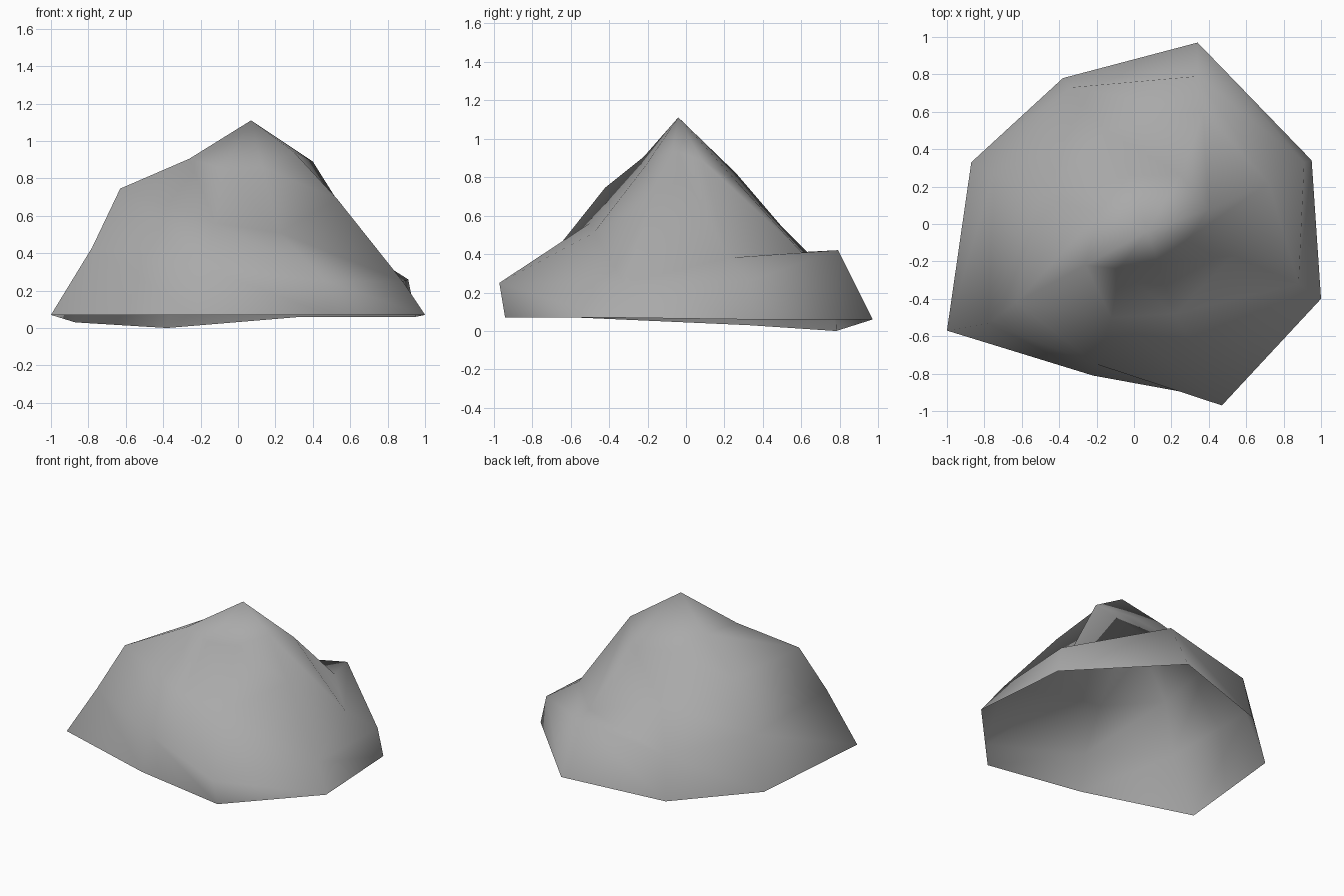
import bpy
import bmesh

cube = bpy.data.objects.get("Cube")
if cube:
    bpy.data.objects.remove(cube, do_unlink=True)

# Matte stone material
stone = bpy.data.materials.new("grey_stone")
stone.use_nodes = True
colour = (0.4, 0.4, 0.4, 1)
stone.diffuse_color = colour
shader = stone.node_tree.nodes["Principled BSDF"]
shader.inputs["Base Color"].default_value = colour
shader.inputs["Roughness"].default_value = 0.9

# Each contour runs counter-clockwise from the front left corner
ground_contour = [
    (-1, -.57, .07), (-.22, -.81, .07), (.49, -.94, .07), (1, -.4, .07),
    (.95, .34, .06), (.34, .97, .06), (-.38, .78, 0), (-.87, .33, .03)]
shoulder_contour = [
    (-.78, -.53, .43), (-.2, -.75, .33), (.47, -.97, .25), (.88, -.32, .25),
    (.91, .33, .26), (.34, .79, .42), (-.34, .73, .31), (-.75, .27, .4)]
slope_contour = [
    (-.63, -.42, .745), (-.12, -.5, .56), (.22, -.48, .51), (.53, -.17, .69),
    (.72, .22, .38), (.37, .6, .41), (-.15, .5, .54), (-.5, .15, .7)]
crown_contour = [
    (-.26, -.22, .905), (-.08, -.24, .85), (.13, -.21, .86), (.3, -.07, .94),
    (.4, .08, .89), (.25, .26, .78), (-.02, .26, .82), (-.19, .06, .91)]
summit_point = (.07, -.04, 1.11)


def bridge(bm, lower, upper, flipped=()):
    """Join two contours with triangles; flipped bands use the other diagonal."""
    count = len(lower)
    for i in range(count):
        j = (i + 1) % count
        if i in flipped:
            bm.faces.new((lower[i], lower[j], upper[j]))
            bm.faces.new((lower[i], upper[j], upper[i]))
        else:
            bm.faces.new((lower[i], lower[j], upper[i]))
            bm.faces.new((lower[j], upper[j], upper[i]))


# Rock shell, open underneath
bm = bmesh.new()
contours = [ground_contour, shoulder_contour, slope_contour, crown_contour]
base, shoulder, slope, crown = [
    [bm.verts.new(point) for point in contour] for contour in contours]
bridge(bm, base, shoulder)
bridge(bm, shoulder, slope, flipped={3})
bridge(bm, slope, crown)

# Pointed summit
summit = bm.verts.new(summit_point)
for current, following in zip(crown, crown[1:] + crown[:1]):
    bm.faces.new((current, following, summit))

# Soft shading across the whole stone
for face in bm.faces:
    face.smooth = True
bm.normal_update()

mesh = bpy.data.meshes.new("rock")
bm.to_mesh(mesh)
bm.free()
mesh.materials.append(stone)
rock = bpy.data.objects.new("rock", mesh)
bpy.context.collection.objects.link(rock)
